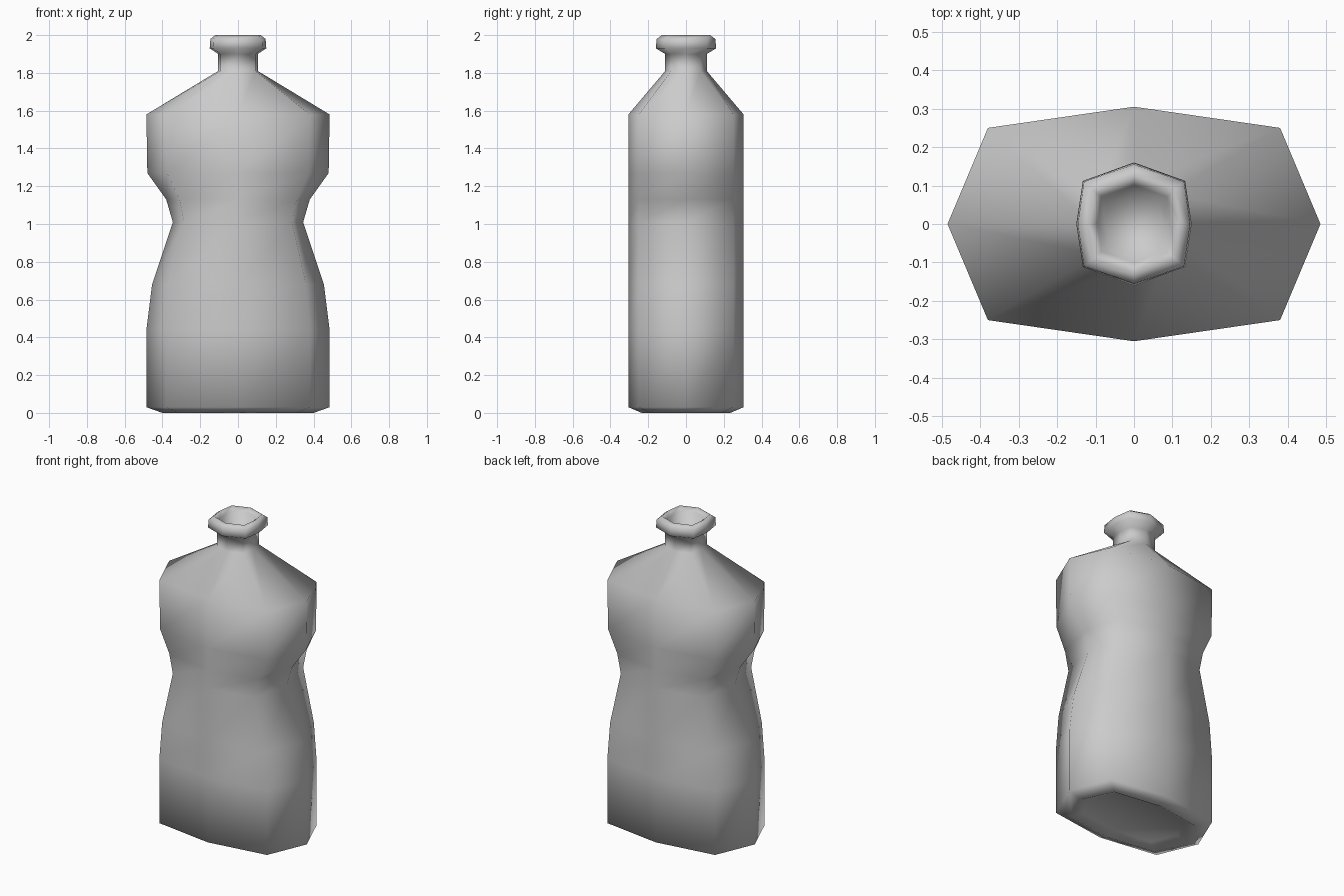
import bpy, bmesh

# Eight-sided cross-section: side point (sx, 0), corner (cx, cy), front point (0, fy)
def octagon(sx, cx, cy, fy):
    return [(sx, 0), (cx, cy), (0, fy), (-cx, cy),
            (-sx, 0), (-cx, -cy), (0, -fy), (cx, -cy)]

# Rings from the base recess, up the body, over the lip and into the mouth
# (z, sx, cx, cy, fy)
rings = [
    (0.03, 0.33, 0.255, 0.155, 0.19),
    (0.005, 0.40, 0.31, 0.19, 0.235),
    (0.03, 0.485, 0.38, 0.25, 0.305),
    (0.44, 0.485, 0.38, 0.25, 0.305),
    (0.68, 0.455, 0.36, 0.25, 0.305),
    (1.01, 0.345, 0.285, 0.25, 0.305),
    (1.13, 0.38, 0.31, 0.25, 0.305),
    (1.27, 0.48, 0.375, 0.25, 0.305),
    (1.58, 0.485, 0.38, 0.25, 0.305),
    (1.81, 0.105, 0.092, 0.078, 0.11),
    (1.90, 0.105, 0.092, 0.078, 0.11),
    (1.93, 0.15, 0.133, 0.112, 0.16),
    (1.98, 0.146, 0.13, 0.11, 0.155),
    (2.00, 0.12, 0.107, 0.09, 0.128),
    (1.98, 0.095, 0.085, 0.071, 0.101),
    (1.92, 0.075, 0.067, 0.056, 0.08),
]

bm = bmesh.new()
loops = [[bm.verts.new((x, y, z)) for x, y in octagon(*dims)]
         for z, *dims in rings]

# Skin between neighbouring rings
for low, high in zip(loops, loops[1:]):
    for i in range(8):
        j = (i + 1) % 8
        bm.faces.new((low[i], low[j], high[j], high[i]))

# Base and mouth floor
bm.faces.new(loops[0][::-1])
bm.faces.new(loops[-1])

# Lowest points rest on the ground
for v in loops[1]:
    v.co.z = 0

bmesh.ops.recalc_face_normals(bm, faces=bm.faces)
for f in bm.faces:
    f.smooth = True

mesh = bpy.data.meshes.new("bottle")
bm.to_mesh(mesh)
bm.free()
bottle = bpy.data.objects.new("bottle", mesh)
bpy.context.collection.objects.link(bottle)
